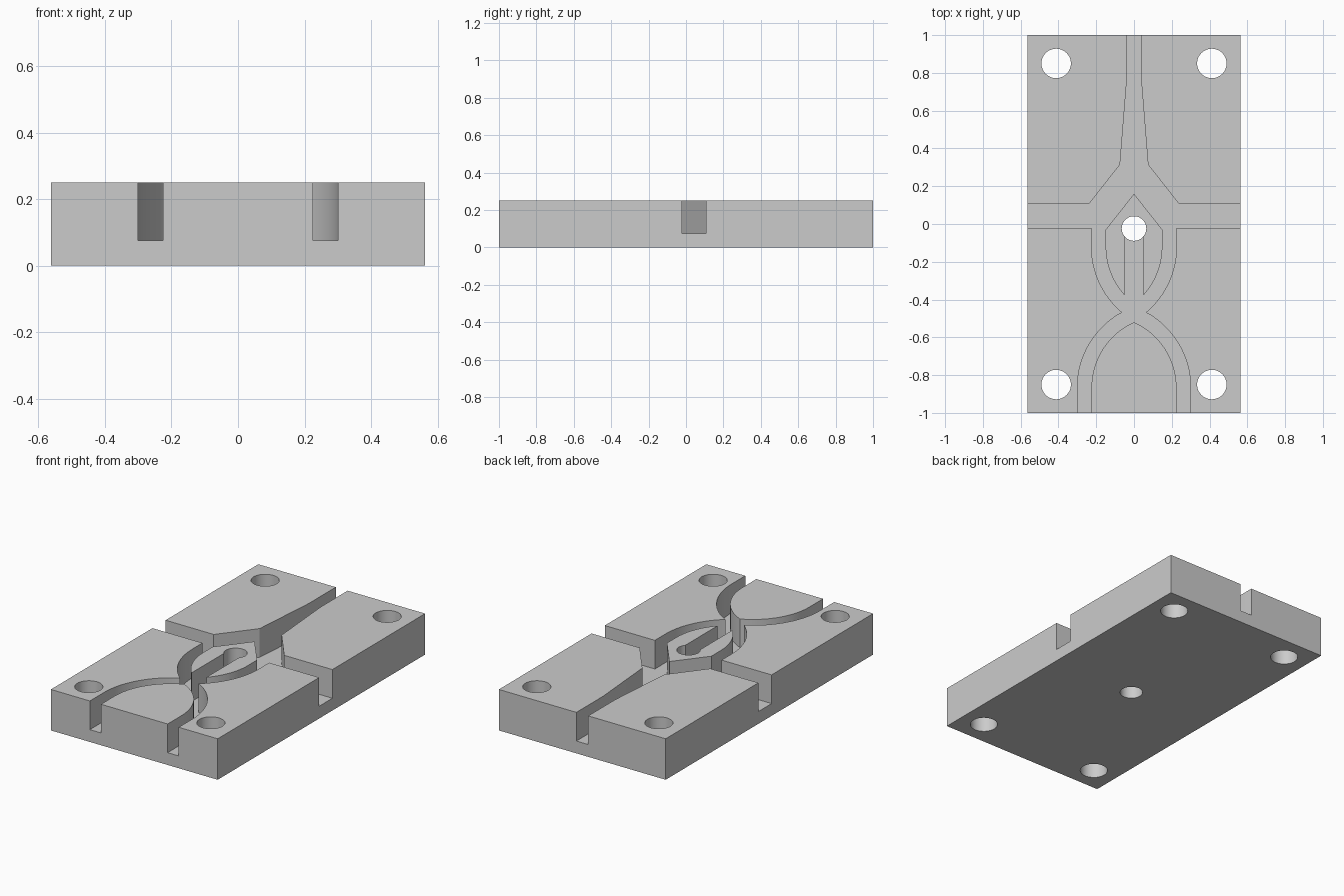
import bpy, bmesh
from math import cos, sin, radians

cube = bpy.data.objects.get("Cube")
if cube:
    bpy.data.objects.remove(cube)

HALF_W, HEIGHT, FLOOR = 0.563, 0.25, 0.075
R_OUT, R_IN = 0.455, 0.38               # outer and inner wall radii of the bends
UPPER, LOWER = (-0.23, -0.12), (-0.155, -0.867)   # bend centres

grey = bpy.data.materials.new("light grey")
grey.use_nodes = True
grey.diffuse_color = (0.6, 0.6, 0.6, 1)
grey.node_tree.nodes["Principled BSDF"].inputs["Base Color"].default_value = (0.6, 0.6, 0.6, 1)


def arc(centre, radius, start, end, steps=20):
    angles = [radians(start + (end - start) * i / steps) for i in range(steps + 1)]
    return [(centre[0] + radius * cos(a), centre[1] + radius * sin(a)) for a in angles]


def mirrored(half):
    """Close a right-hand half outline with its mirror image."""
    return half + [(-x, y) for x, y in reversed(half) if x > 0.001]


def prism(name, outline, z0, z1):
    bm = bmesh.new()
    face = bm.faces.new([bm.verts.new((x, y, z0)) for x, y in outline])
    top = bmesh.ops.extrude_face_region(bm, geom=[face])["geom"]
    bmesh.ops.translate(bm, vec=(0, 0, z1 - z0),
                        verts=[v for v in top if isinstance(v, bmesh.types.BMVert)])
    bmesh.ops.recalc_face_normals(bm, faces=bm.faces)
    mesh = bpy.data.meshes.new(name)
    bm.to_mesh(mesh)
    bm.free()
    mesh.materials.append(grey)
    obj = bpy.data.objects.new(name, mesh)
    bpy.context.collection.objects.link(obj)
    return obj


def cut(target, cutter):
    """Subtract the cutter from the target, then discard it."""
    mod = target.modifiers.new("cut", "BOOLEAN")
    mod.operation, mod.solver, mod.object = "DIFFERENCE", "EXACT", cutter
    bpy.context.view_layer.objects.active = target
    bpy.ops.object.modifier_apply(modifier=mod.name)
    bpy.data.objects.remove(cutter)


# Plate
plate = prism("channel_plate", mirrored([(HALF_W, 1), (HALF_W, -1)]), 0, HEIGHT)

# Channel: tapering inlet, side branches, waist and two curved outlets
channel = prism("channel_cutter", mirrored(
    [(0.04, 1.05), (0.04, 0.74), (0.074, 0.315), (0.238, 0.106),
     (0.62, 0.106), (0.62, -0.021), (0.225, -0.021)]
    + arc(UPPER, R_OUT, 0, -50)
    + arc(LOWER, R_OUT, 61.4, 0)[1:] + [(0.3, -1.05)]), FLOOR, 0.35)

# Raised areas that remain standing inside the channel
dome = prism("dome_island", mirrored(
    [(0.225, -1.1)] + arc(LOWER, R_IN, 0, 65.93)[:-1] + [(0, -0.52)]), 0, 0.5)
cut(channel, dome)
island = prism("slotted_island", mirrored(
    [(0, 0.16), (0.15, -0.03)] + arc(UPPER, R_IN, 0, -42.5) + [(0.05, -0.05)]), 0, 0.5)
cut(channel, island)
cut(plate, channel)

# Corner bolt holes and the central drain
holes = [(x, y, 0.078) for x in (-0.412, 0.412) for y in (-0.85, 0.85)]
for x, y, r in holes + [(0, -0.024, 0.065)]:
    cut(plate, prism("hole_cutter", arc((x, y), r, 0, 360, 48)[:-1], -0.1, 0.4))

# Smooth the curved walls and keep the corners crisp
bpy.ops.object.select_all(action="DESELECT")
plate.select_set(True)
bpy.context.view_layer.objects.active = plate
bpy.ops.object.shade_smooth_by_angle(angle=radians(20))
